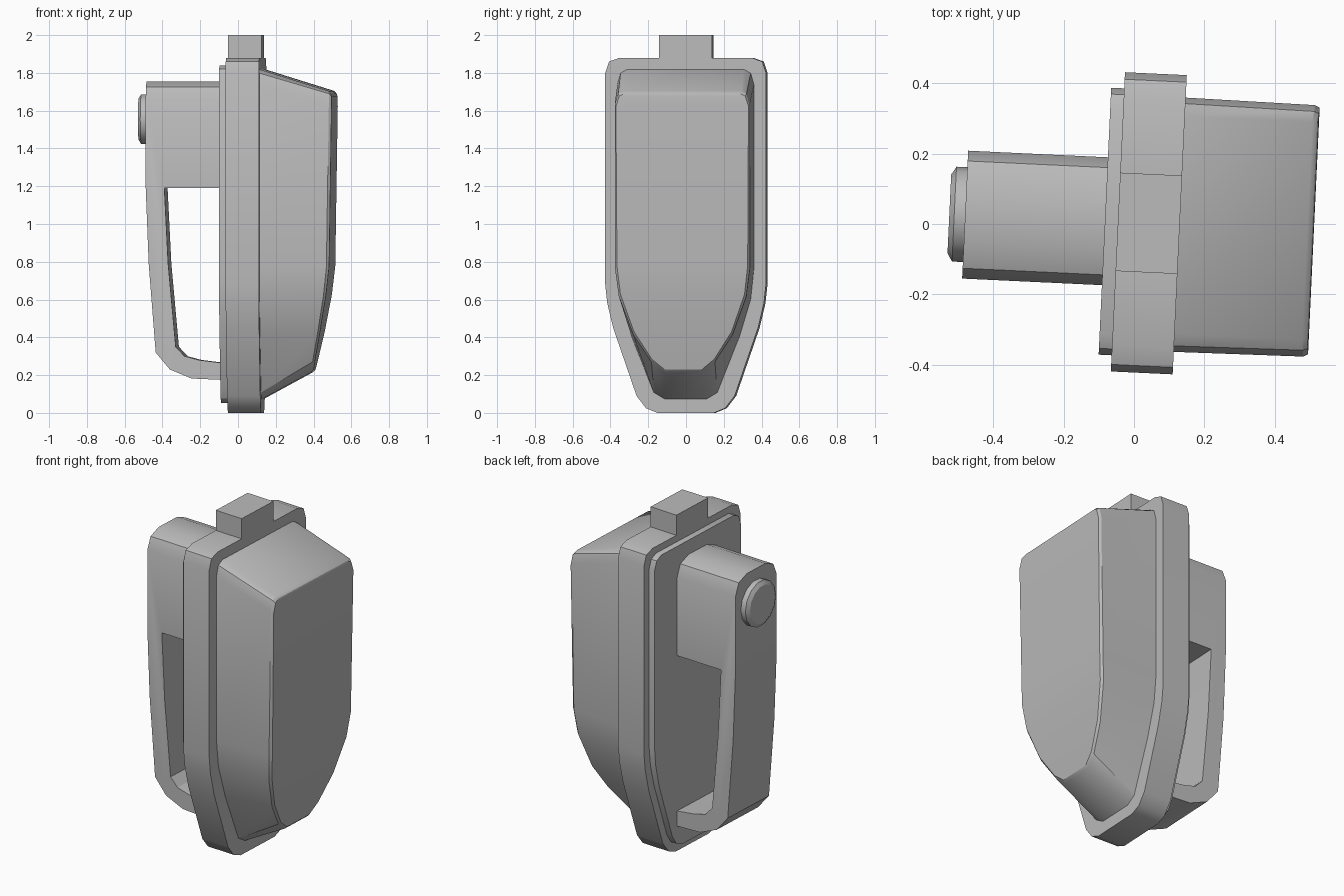
import bpy, bmesh, math
from mathutils import Vector

if "Cube" in bpy.data.objects:
    bpy.data.objects.remove(bpy.data.objects["Cube"], do_unlink=True)

TURN = math.radians(-2.7)   # the whole device stands slightly turned
MID_Y = 0.004

grey = bpy.data.materials.new("plain_grey")
grey.use_nodes = True
grey.diffuse_color = (0.5, 0.5, 0.5, 1)
grey.node_tree.nodes["Principled BSDF"].inputs["Base Color"].default_value = (0.5, 0.5, 0.5, 1)


def finish(bm, name):
    """Turn a bmesh into a shaded, coloured object."""
    bmesh.ops.recalc_face_normals(bm, faces=bm.faces)
    mesh = bpy.data.meshes.new(name)
    bm.to_mesh(mesh)
    bm.free()
    mesh.materials.append(grey)
    obj = bpy.data.objects.new(name, mesh)
    bpy.context.collection.objects.link(obj)
    obj.rotation_euler.z = TURN
    bpy.ops.object.select_all(action="DESELECT")
    obj.select_set(True)
    bpy.context.view_layer.objects.active = obj
    bpy.ops.object.shade_smooth_by_angle(angle=math.radians(30))
    return obj


def loft(name, rings, strip_cap=False):
    """Skin rings of (x, y, z) half outlines, mirrored across the middle."""
    bm = bmesh.new()
    loops = []
    for half in rings:
        full = [(x, MID_Y + y, z) for x, y, z in half]
        full += [(x, MID_Y - y, z) for x, y, z in reversed(half)]
        loops.append([bm.verts.new(p) for p in full])
    n = len(loops[0])
    for a, b in zip(loops, loops[1:]):
        for i in range(n):
            j = (i + 1) % n
            bm.faces.new((a[i], a[j], b[j], b[i]))
    bm.faces.new(loops[0])
    end = loops[-1]
    if strip_cap:
        for i in range(n // 2 - 1):
            bm.faces.new((end[i], end[i + 1], end[n - 2 - i], end[n - 1 - i]))
    else:
        bm.faces.new(end)
    return finish(bm, name)


def at_x(x, outline):
    return [(x, y, z) for y, z in outline]


# Main flange with the lug on top
flange = [(.14, 2), (.14, 1.88), (.35, 1.88), (.406, 1.86), (.426, 1.8),
          (.426, .68), (.415, .58), (.384, .45), (.26, .09), (.21, .025), (.15, 0)]
loft("flange", [at_x(-.046, flange), at_x(.13, flange)])

# Thin plate behind the flange
plate = [(.32, 1.84), (.362, 1.82), (.38, 1.77), (.38, .7), (.37, .6),
         (.34, .47), (.225, .13), (.19, .075), (.14, .052)]
loft("back_plate", [at_x(-.083, plate), at_x(-.046, plate)])

# Tapered shell with a curved lower front and a small softened rim
base = [(.31, 1.82), (.345, 1.8), (.362, 1.74), (.362, .76),
        (.345, .6), (.285, .4), (.168, .105), (.11, .07)]
front = [(.505, .31, 1.705), (.509, .34, 1.69), (.51, .358, 1.635), (.497, .358, .77),
         (.48, .338, .617), (.445, .264, .416), (.415, .168, .27), (.404, .1, .215)]
center = Vector((0, 0, 1))
rim = []
for x, y, z in front:
    inward = (center - Vector((0, y, z))).normalized() * .014
    rim.append((x + .002, y + inward.y, z + inward.z))
side = [(x - .012, y, z) for x, y, z in front]
loft("front_shell", [at_x(.125, base), side, rim], strip_cap=True)

# Handle: side profile pulled across, with the top edges rounded
handle = [(-.08, 1.755), (-.481, 1.755), (-.481, 1.2), (-.465, .79), (-.428, .32),
          (-.353, .23), (-.238, .182), (-.08, .175), (-.08, .265), (-.2, .28),
          (-.275, .3), (-.322, .35), (-.362, .79), (-.382, 1.19), (-.08, 1.19)]
bm = bmesh.new()
face = bm.faces.new([bm.verts.new((x, MID_Y - .182, z)) for x, z in handle])
pulled = bmesh.ops.extrude_face_region(bm, geom=[face], use_keep_orig=True)
moved = [g for g in pulled["geom"] if isinstance(g, bmesh.types.BMVert)]
bmesh.ops.translate(bm, vec=(0, .364, 0), verts=moved)
bmesh.ops.recalc_face_normals(bm, faces=bm.faces)
top_edges = [e for e in bm.edges
             if all(v.co.z > 1.7 for v in e.verts)
             and abs(e.verts[0].co.x - e.verts[1].co.x) > .1]
bmesh.ops.bevel(bm, geom=top_edges, offset=.1, segments=2, profile=.5, affect="EDGES")
finish(bm, "handle")

# Round button on the end of the handle
SIDES = 14
button = []
for x, r in ((-.475, .135), (-.512, .135), (-.526, .112)):
    angles = [math.pi * (i + .5) / (SIDES // 2) for i in range(SIDES // 2)]
    button.append([(x, r * math.sin(a), 1.555 + r * math.cos(a)) for a in angles])
loft("end_button", button)
